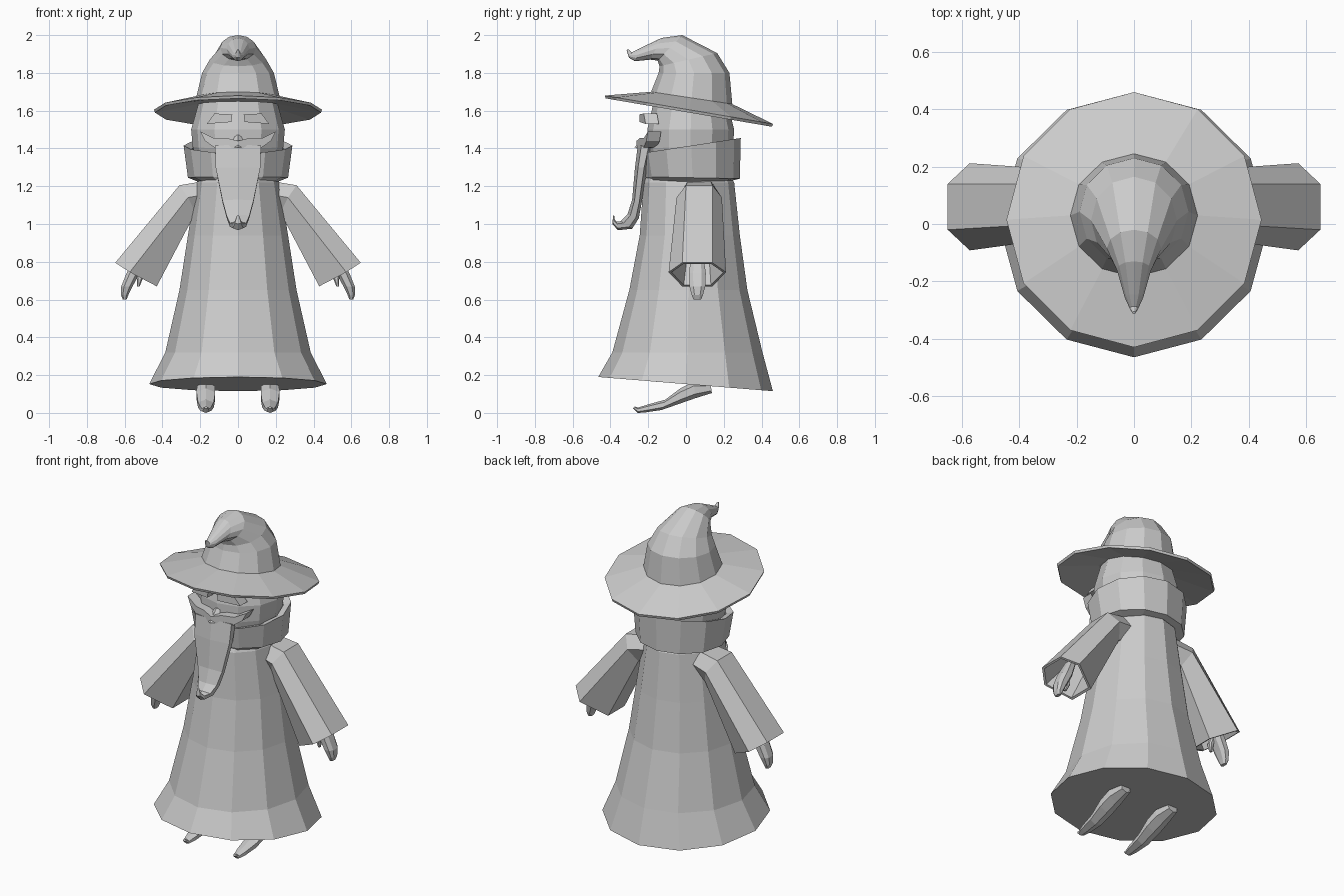
import bpy, bmesh
from math import sin, cos, pi
from mathutils import Vector

cube = bpy.data.objects.get("Cube")
if cube:
    bpy.data.objects.remove(cube)

grey = bpy.data.materials.new("plain_grey")
grey.use_nodes = True
GREY = (0.6, 0.6, 0.6, 1)
grey.diffuse_color = GREY
grey.node_tree.nodes["Principled BSDF"].inputs["Base Color"].default_value = GREY


def finish(name, bm):
    bmesh.ops.recalc_face_normals(bm, faces=bm.faces)
    mesh = bpy.data.meshes.new(name)
    bm.to_mesh(mesh)
    bm.free()
    mesh.materials.append(grey)
    obj = bpy.data.objects.new(name, mesh)
    bpy.context.scene.collection.objects.link(obj)
    return obj


def loft(name, rings, cap_start=True, cap_end=True):
    """Skin a list of point rings with flat faces."""
    bm = bmesh.new()
    rows = [[bm.verts.new(p) for p in ring] for ring in rings]
    n = len(rows[0])
    for a, b in zip(rows, rows[1:]):
        for i in range(n):
            j = (i + 1) % n
            bm.faces.new((a[i], a[j], b[j], b[i]))
    if cap_start:
        bm.faces.new(rows[0])
    if cap_end:
        bm.faces.new(rows[-1])
    return finish(name, bm)


def oval(front, back, width, n=12, cx=0):
    """Tilted oval given its front and back (y, z) points and half width."""
    f, b = Vector((0, *front)), Vector((0, *back))
    mid, half = (f + b) / 2, (f - b) / 2
    return [mid + half * cos(2 * pi * i / n) + Vector((cx + width * sin(2 * pi * i / n), 0, 0))
            for i in range(n)]


def ovals(name, specs, n=12, cx=0, caps=(True, True)):
    return loft(name, [oval(*s, n=n, cx=cx) for s in specs], *caps)


def plate(name, outline, y, slope, depth, side):
    """Raised facial piece that follows the rounding of the face."""
    front = [Vector((side * x, y + slope * x, z)) for x, z in outline]
    back = [p + Vector((0, depth, 0)) for p in front]
    return loft(name, [front, back])


# Robe, flaring to a tilted hem
ovals("robe", [
    ((-.21, 1.25), (.235, 1.25), .205),
    ((-.225, 1.22), (.255, 1.22), .22),
    ((-.245, .94), (.285, .94), .265),
    ((-.30, .65), (.325, .65), .31),
    ((-.39, .32), (.405, .32), .385),
    ((-.465, .19), (.46, .115), .47)])

# Open standing collar
ovals("collar", [
    ((-.20, 1.225), (.225, 1.225), .215),
    ((-.215, 1.25), (.285, 1.24), .265),
    ((-.235, 1.375), (.29, 1.455), .288),
    ((-.20, 1.365), (.25, 1.435), .245),
    ((-.19, 1.30), (.22, 1.30), .215)])

# Head
ovals("head", [
    ((-.18, 1.26), (.21, 1.26), .20),
    ((-.205, 1.40), (.25, 1.42), .24),
    ((-.205, 1.50), (.255, 1.50), .248),
    ((-.17, 1.65), (.225, 1.62), .21)])

# Hat brim
ovals("hat_brim", [
    ((-.185, 1.70), (.245, 1.635), .22),
    ((-.43, 1.68), (.46, 1.53), .445),
    ((-.425, 1.665), (.455, 1.515), .44),
    ((-.19, 1.67), (.235, 1.60), .215)])

# Hat crown bending forward to a curled point
ovals("hat_crown", [
    ((-.185, 1.70), (.245, 1.635), .222),
    ((-.145, 1.80), (.23, 1.80), .19),
    ((-.14, 1.835), (.165, 1.905), .15),
    ((-.15, 1.865), (-.02, 2.0), .095),
    ((-.19, 1.87), (-.13, 1.985), .06),
    ((-.27, 1.862), (-.245, 1.93), .032),
    ((-.302, 1.88), (-.287, 1.908), .015),
    ((-.315, 1.922), (-.305, 1.925), .005)])

# Beard with an upturned end
ovals("beard", [
    ((-.255, 1.42), (-.18, 1.40), .14),
    ((-.27, 1.30), (-.205, 1.30), .137),
    ((-.285, 1.13), (-.235, 1.11), .095),
    ((-.31, 1.05), (-.25, 1.03), .07),
    ((-.345, 1.015), (-.285, .975), .05),
    ((-.368, 1.012), (-.36, .967), .032),
    ((-.378, 1.025), (-.39, 1.0), .018),
    ((-.38, 1.045), (-.386, 1.045), .006)], n=6)

# Nose
ovals("nose", [
    ((-.21, 1.47), (-.18, 1.47), .015),
    ((-.275, 1.405), (-.20, 1.40), .045)], n=4)


def sleeve_ring(top, mid, low, yc, flat, wide, side):
    """Six-sided section: flat top and bottom, pointed at front and back."""
    pts = [(top, -flat), (top, flat), (mid, wide), (low, flat), (low, -flat), (mid, -wide)]
    return [Vector((side * x, yc + y, z)) for (x, z), y in pts]


for side, word in ((1, "left"), (-1, "right")):
    # Hollow sleeve
    root = sleeve_ring((.16, 1.23), (.15, 1.16), (.15, 1.08), .07, .06, .10, side)
    shoulder = sleeve_ring((.31, 1.205), (.265, 1.14), (.225, 1.06), .07, .07, .12, side)
    cuff = sleeve_ring((.65, .795), (.573, .745), (.43, .67), .06, .08, .152, side)
    centre = sum(cuff, Vector()) / 6
    lip = [centre + (p - centre) * .9 for p in cuff]
    deep = [p.lerp(q, .5) for p, q in zip(lip, shoulder)]
    deep = [p.lerp(sum(deep, Vector()) / 6, .25) for p in deep]
    loft(word + "_sleeve", [root, shoulder, cuff, lip, deep])

    # Hand: tapering fingers and a thumb
    def limb(name, path):
        loft(name, [[Vector((side * (x + dx * rx), y + dy * ry, z)) for dx, dy in
                     ((-1, -.5), (-.5, -1), (.5, -1), (1, -.5), (1, .5), (.5, 1), (-.5, 1), (-1, .5))]
                    for x, y, z, rx, ry in path])
    limb(word + "_hand", [
        (.51, .06, .84, .025, .03), (.555, .06, .74, .035, .045),
        (.588, .06, .67, .03, .042), (.60, .06, .625, .02, .03), (.60, .06, .60, .01, .02)])
    limb(word + "_thumb", [
        (.535, .05, .76, .015, .018), (.52, .04, .71, .016, .018), (.528, .035, .67, .007, .009)])

    # Pointed shoe
    ovals(word + "_shoe", [
        ((.13, .155), (.137, .105), .035),
        ((.04, .165), (.05, .078), .055),
        ((-.03, .13), (-.03, .05), .057),
        ((-.11, .07), (-.13, .015), .048),
        ((-.20, .045), (-.22, .002), .035),
        ((-.255, .028), (-.255, .0), .022),
        ((-.272, .034), (-.28, .024), .01)], n=6, cx=side * .17)

    # Eyebrow and moustache half
    plate(word + "_eyebrow", [(.03, 1.58), (.125, 1.585), (.165, 1.53), (.035, 1.54)],
          -.255, .25, .07, side)
    plate(word + "_moustache",
          [(0, 1.44), (.06, 1.455), (.13, 1.455), (.2, 1.49), (.175, 1.44), (.125, 1.405), (0, 1.40)],
          -.262, .3, .07, side)
